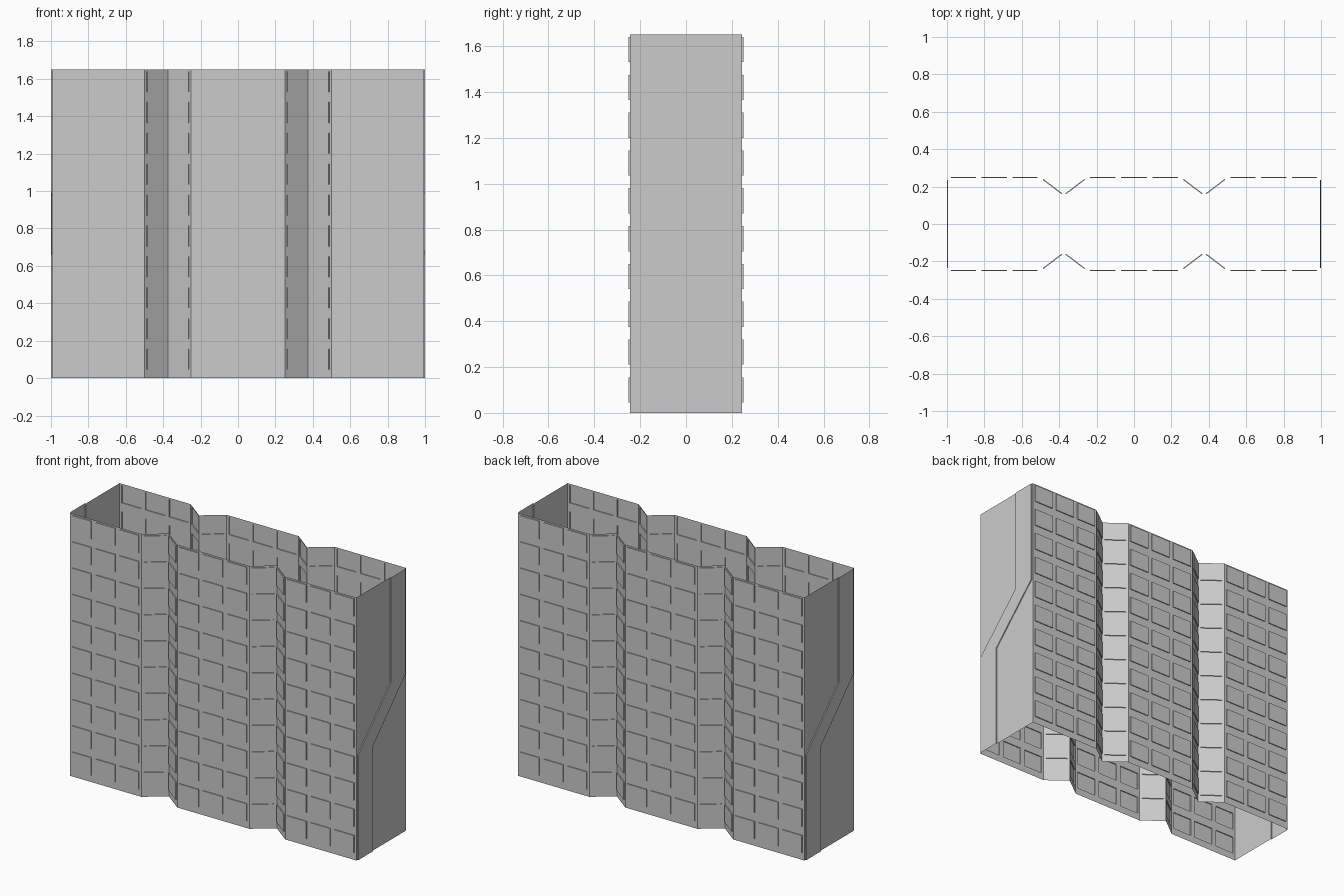
import bpy, bmesh, math
from mathutils import Vector, Matrix

if "Cube" in bpy.data.objects:
    bpy.data.objects.remove(bpy.data.objects["Cube"])

H = 1.65          # height
ROWS = 10
D = 0.006         # relief depth
X, Y = 0.994, 0.245

def make_object(name, bm, turned=False):
    if turned:
        bm.transform(Matrix.Rotation(math.pi, 4, 'Z'))
    bmesh.ops.remove_doubles(bm, verts=bm.verts, dist=0.0002)
    mesh = bpy.data.meshes.new(name)
    bm.to_mesh(mesh)
    bm.free()
    obj = bpy.data.objects.new(name, mesh)
    bpy.context.collection.objects.link(obj)
    return obj

def face(bm, points):
    bm.faces.new([bm.verts.new(p) for p in points])

def bridge(bm, outer, inner):
    n = len(outer)
    for i in range(n):
        j = (i + 1) % n
        face(bm, [outer[i], outer[j], inner[j], inner[i]])

# Long wall: folded sheet covered with a grid of raised panels
def long_wall(name, turned):
    bm = bmesh.new()
    path = [(-X, -Y), (-.5, -Y), (-.375, -.15), (-.25, -Y),
            (.25, -Y), (.375, -.15), (.5, -Y), (X, -Y)]
    columns = [3, 1, 1, 3, 1, 1, 3]
    step = H / ROWS
    for a, b, n in zip(path, path[1:], columns):
        a, b = Vector((*a, 0)), Vector((*b, 0))
        along = (b - a).normalized()
        out = along.cross(Vector((0, 0, 1))) * D
        width = (b - a).length / n

        def rect(u0, u1, z0, z1):
            return [a + along * u + Vector((0, 0, z))
                    for u, z in ((u0, z0), (u1, z0), (u1, z1), (u0, z1))]

        for c in range(n):
            for r in range(ROWS):
                u, z = c * width, r * step
                cell = rect(u, u + width, z, z + step)
                inner = rect(u + .015, u + width - .015, z + .045, z + .155)
                panel = [p + out for p in inner]
                bridge(bm, cell, inner)
                bridge(bm, inner, panel)
                face(bm, panel)
    return make_object(name, bm, turned)

# End wall: flat sheet with a raised stepped stripe
def end_wall(name, turned):
    bm = bmesh.new()
    left = [(-.235, 0), (-.235, .66), (.09, .99), (.09, H)]
    right = [(-.09, 0), (-.09, .66), (.235, .99), (.235, H)]

    def strip(edge_a, edge_b, xa, xb):
        for i in range(3):
            face(bm, [(xa, *edge_a[i]), (xb, *edge_b[i]),
                      (xb, *edge_b[i + 1]), (xa, *edge_a[i + 1])])

    border_a = [(-Y, z) for _, z in left]
    border_b = [(Y, z) for _, z in right]
    strip(border_a, left, X, X)
    strip(left, left, X, X + D)
    strip(left, right, X + D, X + D)
    strip(right, right, X + D, X)
    strip(right, border_b, X, X)
    return make_object(name, bm, turned)

long_wall("front_wall", False)
long_wall("back_wall", True)
end_wall("right_end_wall", False)
end_wall("left_end_wall", True)
